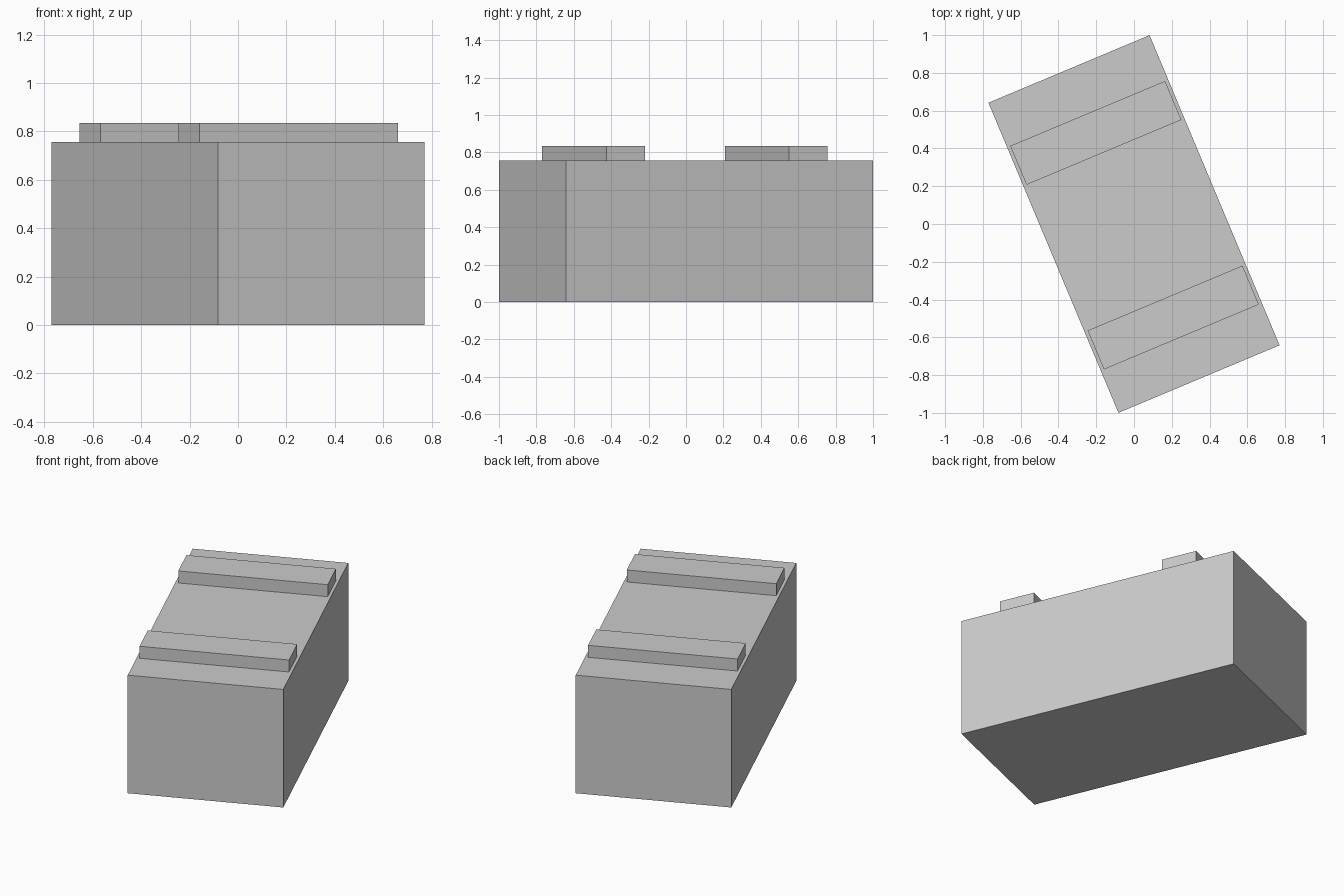
import bpy
from math import radians
from mathutils import Matrix

cube = bpy.data.objects.get("Cube")
if cube:
    bpy.data.objects.remove(cube, do_unlink=True)

# Single light grey material
grey = bpy.data.materials.new("light_grey")
grey.use_nodes = True
colour = (0.6, 0.6, 0.6, 1)
grey.diffuse_color = colour
grey.node_tree.nodes["Principled BSDF"].inputs["Base Color"].default_value = colour

ANGLE = radians(22.75)
TURN = Matrix.Rotation(ANGLE, 3, "Z")
BODY_TOP = 0.757


def block(name, along, bottom, size):
    """Box turned with the building, placed along its long axis."""
    centre = TURN @ Matrix.Translation((0, along, bottom + size[2] / 2)).translation
    bpy.ops.mesh.primitive_cube_add(size=1, location=centre, rotation=(0, 0, ANGLE))
    obj = bpy.context.object
    obj.name = name
    obj.scale = size
    bpy.ops.object.transform_apply(location=False, rotation=False, scale=True)
    obj.data.materials.append(grey)
    return obj


# Main building volume
block("building_body", 0, 0, (0.925, 1.78, BODY_TOP))

# Raised strips across the flat roof
for name, along in (("roof_strip_back", 0.523), ("roof_strip_front", -0.537)):
    block(name, along, BODY_TOP, (0.889, 0.223, 0.077))
